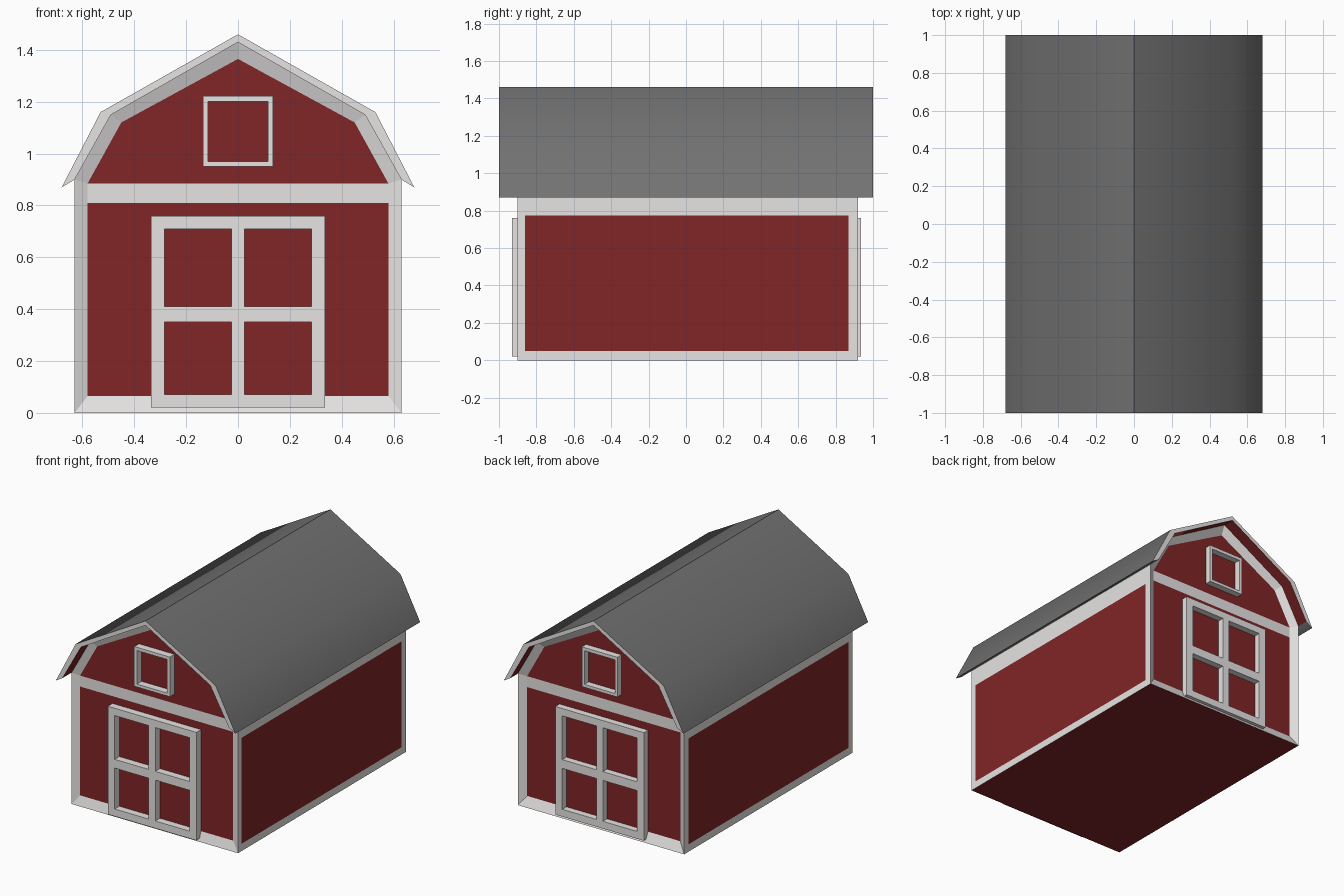
import bpy, bmesh
from mathutils import Vector

if "Cube" in bpy.data.objects:
    bpy.data.objects.remove(bpy.data.objects["Cube"])


def material(name, rgb):
    m = bpy.data.materials.new(name)
    m.diffuse_color = (*rgb, 1)
    m.use_nodes = True
    m.node_tree.nodes["Principled BSDF"].inputs["Base Color"].default_value = m.diffuse_color
    return m


RED = material("barn_red", (0.22, 0.018, 0.02))
TRIM = material("trim_white", (0.8, 0.78, 0.77))
ROOF = material("roof_grey", (0.17, 0.17, 0.17))
MATS = [RED, TRIM, ROOF]


def finish(name, bm):
    bmesh.ops.remove_doubles(bm, verts=bm.verts, dist=1e-5)
    bmesh.ops.recalc_face_normals(bm, faces=bm.faces)
    me = bpy.data.meshes.new(name)
    bm.to_mesh(me)
    bm.free()
    for m in MATS:
        me.materials.append(m)
    ob = bpy.data.objects.new(name, me)
    bpy.context.collection.objects.link(ob)
    return ob


def face(bm, pts, mat):
    f = bm.faces.new([bm.verts.new(p) for p in pts])
    f.material_index = mat
    return f


def mirrored(half):
    """Full outline from a right-hand half running bottom to ridge."""
    return half + [(-x, z) for x, z in reversed(half) if x > 0]


Y0, Y1 = -0.90, 0.92           # gable rims
W0, W1 = -0.88, 0.89           # recessed gable walls

# Body: gable ends with sloping trim frame, red panels and cross band
bm = bmesh.new()
outer = mirrored([(0.63, 0), (0.63, 0.90), (0.49, 1.15), (0, 1.43)])
inner = mirrored([(0.58, 0.065), (0.58, 0.885), (0.45, 1.12), (0, 1.365)])
n = len(outer)
for y, w in ((Y0, W0), (Y1, W1)):
    for i in range(n):
        j = (i + 1) % n
        ring = [(outer[i][0], y, outer[i][1]), (outer[j][0], y, outer[j][1]),
                (inner[j][0], w, inner[j][1])]
        if abs(inner[i][0] - inner[j][0]) < 1e-6:
            ring.append((inner[i][0], w, 0.81))
        face(bm, ring + [(inner[i][0], w, inner[i][1])], 1)
    for z0, z1, mat in ((0.065, 0.81, 0), (0.81, 0.885, 1)):
        face(bm, [(-0.58, w, z0), (0.58, w, z0), (0.58, w, z1), (-0.58, w, z1)], mat)
    face(bm, [(x, w, z) for x, z in inner[1:-1]], 0)

# Body: floor and slopes hidden below the roof
for i in (1, 2, 3, 4, 6):
    (xa, za), (xb, zb) = outer[i], outer[(i + 1) % n]
    face(bm, [(xa, Y0, za), (xb, Y0, zb), (xb, Y1, zb), (xa, Y1, za)], 0)

# Body: long sides, red panel inside a flush trim frame
rim = [(Y0, 0), (Y1, 0), (Y1, 0.90), (Y0, 0.90)]
panel = [(-0.86, 0.05), (0.87, 0.05), (0.87, 0.775), (-0.86, 0.775)]
for x in (-0.63, 0.63):
    face(bm, [(x, *p) for p in panel], 0)
    for i in range(4):
        j = (i + 1) % 4
        face(bm, [(x, *p) for p in (rim[i], rim[j], panel[j], panel[i])], 1)
finish("barn_body", bm)

# Gambrel roof: grey top, light rim, red underside
bm = bmesh.new()
top = mirrored([(0.68, 0.87), (0.53, 1.16), (0, 1.46)])
under = mirrored([(0.63, 0.90), (0.49, 1.15), (0, 1.43)])
for i in range(4):
    for prof, mat in ((top, 2), (under, 0)):
        (xa, za), (xb, zb) = prof[i], prof[i + 1]
        face(bm, [(xa, -1, za), (xb, -1, zb), (xb, 1, zb), (xa, 1, za)], mat)
    for y in (-1, 1):
        face(bm, [(x, y, z) for x, z in (top[i], top[i + 1], under[i + 1], under[i])], 1)
for i in (0, 4):
    (xa, za), (xb, zb) = top[i], under[i]
    face(bm, [(xa, -1, za), (xb, -1, zb), (xb, 1, zb), (xa, 1, za)], 2)
roof = finish("roof", bm)
bpy.context.view_layer.objects.active = roof
roof.select_set(True)
bpy.ops.object.shade_smooth_by_angle(angle=0.7)


def lattice(name, xs, zs, y_wall, y_front):
    """Frame of bars; odd/odd grid cells stay open."""
    bm = bmesh.new()
    for i in range(len(xs) - 1):
        for k in range(len(zs) - 1):
            if i % 2 and k % 2:
                continue
            face(bm, [(xs[i], y_wall, zs[k]), (xs[i + 1], y_wall, zs[k]),
                      (xs[i + 1], y_wall, zs[k + 1]), (xs[i], y_wall, zs[k + 1])], 1)
    bmesh.ops.remove_doubles(bm, verts=bm.verts, dist=1e-5)
    ext = bmesh.ops.extrude_face_region(bm, geom=bm.faces[:], use_keep_orig=True)
    verts = [g for g in ext["geom"] if isinstance(g, bmesh.types.BMVert)]
    bmesh.ops.translate(bm, verts=verts, vec=Vector((0, y_front - y_wall, 0)))
    finish(name, bm)


# Doors and loft windows at both ends
for end, wall, front in (("front", W0, -0.93), ("back", W1, 0.935)):
    lattice(end + "_door_frame", [-0.335, -0.283, -0.025, 0.025, 0.283, 0.335],
            [0.02, 0.07, 0.35, 0.41, 0.71, 0.76], wall, front)
    lattice(end + "_window_frame", [-0.135, -0.115, 0.115, 0.135],
            [0.95, 0.97, 1.20, 1.222], wall, front)
